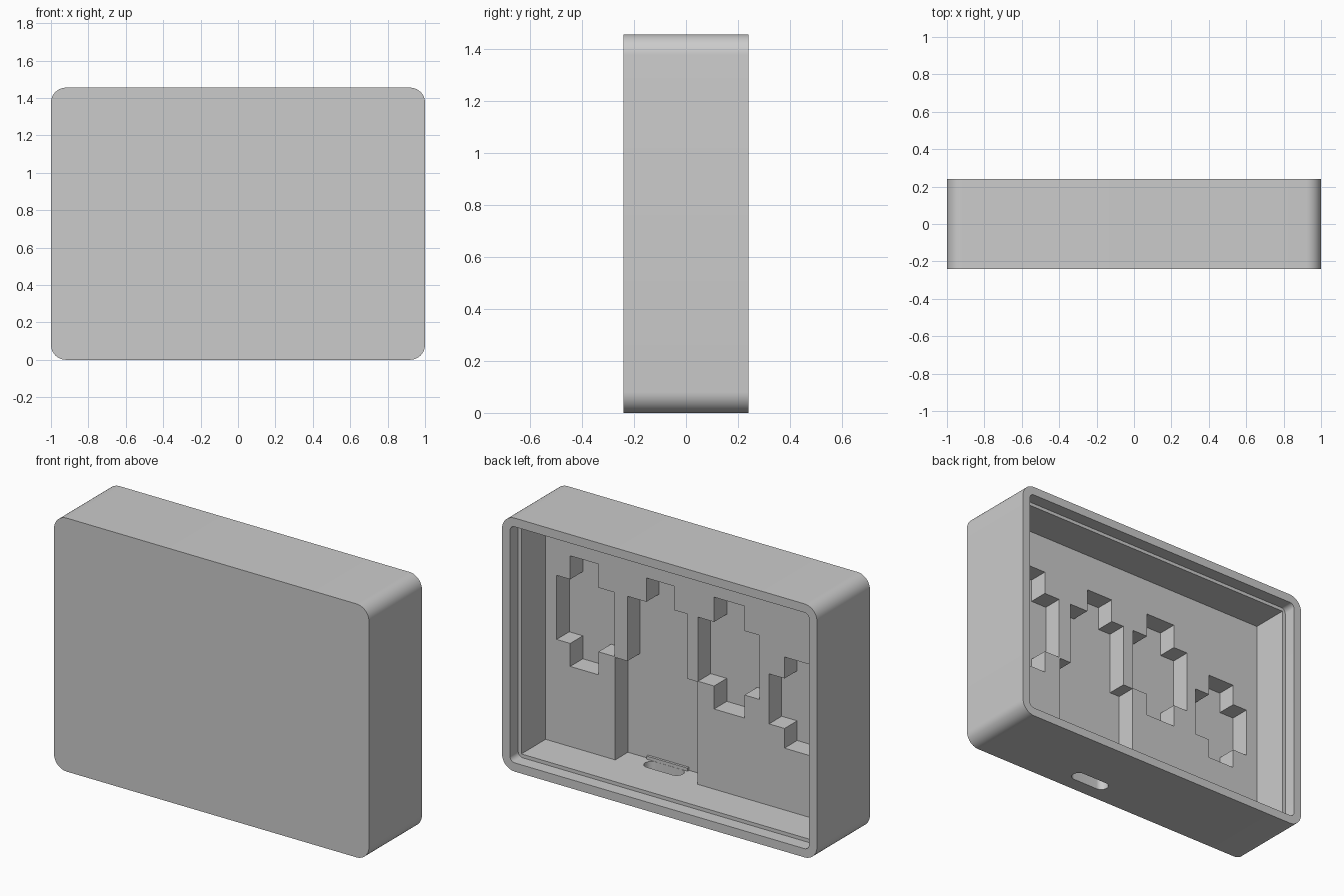
import bpy, bmesh, math

default = bpy.data.objects.get("Cube")
if default:
    bpy.data.objects.remove(default, do_unlink=True)

grey = bpy.data.materials.new("plain_grey")
grey.use_nodes = True
colour = (0.6, 0.6, 0.6, 1)
grey.diffuse_color = colour
grey.node_tree.nodes["Principled BSDF"].inputs["Base Color"].default_value = colour

HEIGHT, FRONT, BACK = 1.455, -0.24, 0.24
POCKET_Y, FLOOR_Y, LIP_Y = -0.17, -0.055, 0.165
WALL, RIM = 0.07, 0.05


def prism(name, points, start, depth):
    """Extrude a flat outline given as 3D points."""
    bm = bmesh.new()
    face = bm.faces.new([bm.verts.new(p) for p in points])
    grown = bmesh.ops.extrude_face_region(bm, geom=[face])["geom"]
    verts = [v for v in grown if isinstance(v, bmesh.types.BMVert)]
    bmesh.ops.translate(bm, verts=verts, vec=depth)
    bmesh.ops.translate(bm, verts=bm.verts, vec=start)
    bmesh.ops.recalc_face_normals(bm, faces=bm.faces)
    mesh = bpy.data.meshes.new(name)
    bm.to_mesh(mesh)
    bm.free()
    mesh.materials.append(grey)
    obj = bpy.data.objects.new(name, mesh)
    bpy.context.collection.objects.link(obj)
    return obj


def along_y(name, outline, y0, y1):
    return prism(name, [(x, 0, z) for x, z in outline], (0, y0, 0), (0, y1 - y0, 0))


def rounded(x0, x1, z0, z1, r, steps=10):
    """Outline of a rectangle with round corners."""
    corners = [(x1 - r, z1 - r), (x0 + r, z1 - r), (x0 + r, z0 + r), (x1 - r, z0 + r)]
    outline = []
    for i, (cx, cz) in enumerate(corners):
        for k in range(steps + 1):
            a = math.pi / 2 * (i + k / steps)
            p = (cx + r * math.cos(a), cz + r * math.sin(a))
            if not outline or math.dist(p, outline[-1]) > 1e-5:
                outline.append(p)
    if math.dist(outline[0], outline[-1]) < 1e-5:
        outline.pop()
    return outline


def rect(x0, x1, z0, z1):
    return [(x0, z0), (x1, z0), (x1, z1), (x0, z1)]


def stepped(x0, x1, z0, z1, t0, t1, low, high):
    """Rectangle with a narrower tab above and below."""
    return [(x0, z0), (t0, z0), (t0, low), (t1, low), (t1, z0), (x1, z0),
            (x1, z1), (t1, z1), (t1, high), (t0, high), (t0, z1), (x0, z1)]


def cut(target, cutter):
    mod = target.modifiers.new("cut", "BOOLEAN")
    mod.operation = "DIFFERENCE"
    mod.solver = "EXACT"
    mod.object = cutter
    bpy.context.view_layer.objects.active = target
    bpy.ops.object.modifier_apply(modifier=mod.name)
    bpy.data.objects.remove(cutter, do_unlink=True)


# Outer shell with rounded corners
case = along_y("case_shell", rounded(-1, 1, 0, HEIGHT, 0.08), FRONT, BACK)

# Main cavity and the shallow lip around the open back
inner = 1 - WALL
cut(case, along_y("cavity_cutter", rect(-inner, inner, WALL, HEIGHT - WALL), FLOOR_Y, 0.3))
lip = 1 - RIM
cut(case, along_y("lip_cutter", rounded(-lip, lip, RIM, HEIGHT - RIM, 0.03), LIP_Y, 0.32))

# Stepped pockets in the cavity floor
pockets = [
    (0.492, 0.86, 0.662, 1.03, 0.595, 0.774, 0.53, 1.165),
    (0.03, 0.41, 0.64, 1.03, 0.114, 0.29, 0.53, 1.167),
    (-0.428, -0.038, 0.662, 1.03, -0.333, -0.14, 0.53, 1.172),
    (-0.855, -0.489, 0.538, 0.825, -0.76, -0.587, 0.425, 0.948),
]
for p in pockets:
    cut(case, along_y("pocket_cutter", stepped(*p), POCKET_Y, 0))

# Slot running down to the bottom wall
cut(case, along_y("slot_cutter", rect(-0.036, 0.488, WALL, 0.658), POCKET_Y, 0.01))

# Cable opening through the bottom wall
opening = [(x, y, 0) for x, y in rounded(0.1, 0.34, -0.155, -0.075, 0.04)]
cut(case, prism("opening_cutter", opening, (0, 0, -0.1), (0, 0, 0.25)))

# Small rail beside the cable opening
rail = along_y("connector_rail", rect(0.1, 0.36, WALL - 0.005, WALL + 0.018), POCKET_Y - 0.005, -0.156)

# Smooth corners, crisp edges
bpy.ops.object.select_all(action="DESELECT")
case.select_set(True)
bpy.context.view_layer.objects.active = case
bpy.ops.object.shade_smooth_by_angle(angle=math.radians(30))
